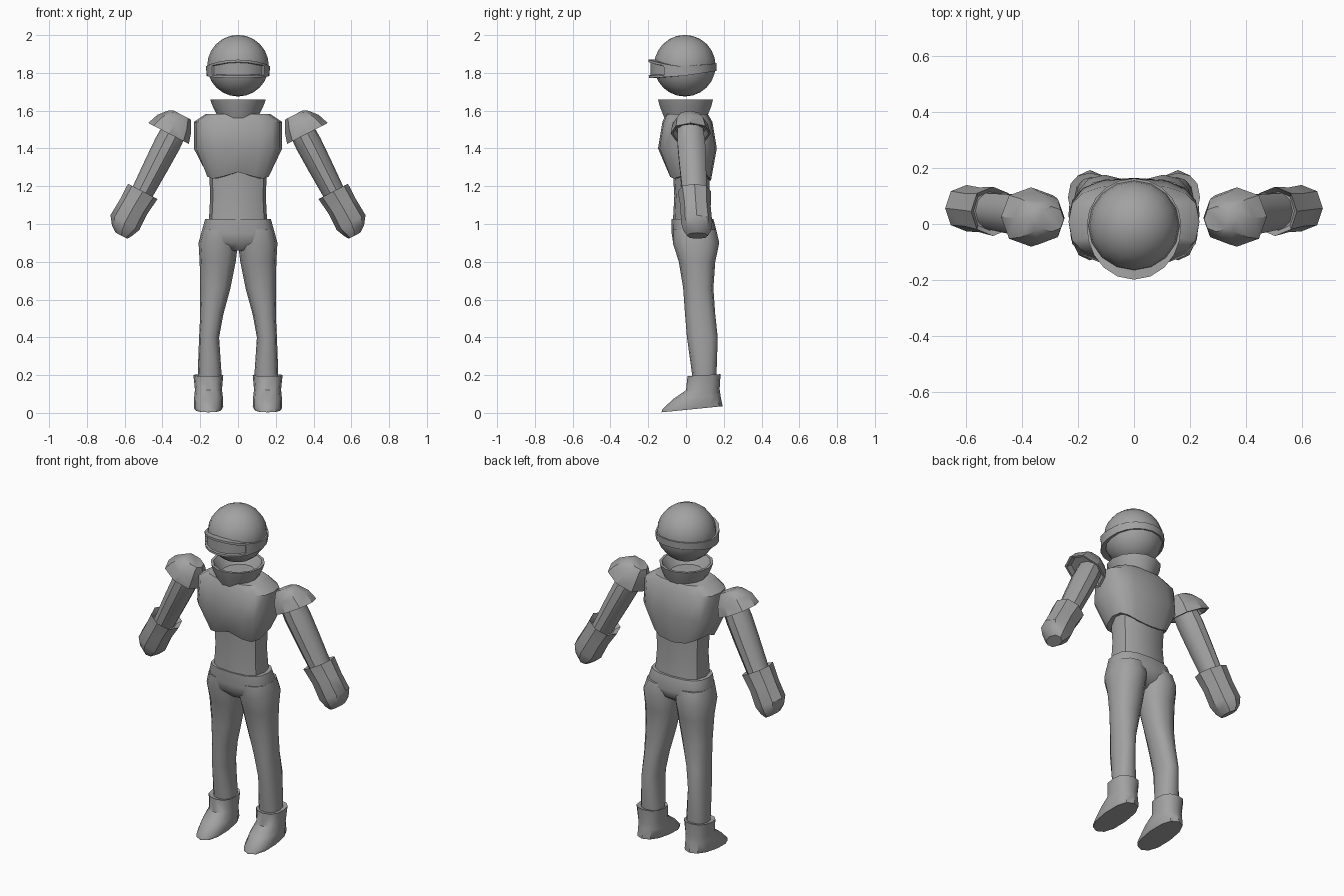
import bpy, bmesh
from math import sin, cos, pi, radians, copysign
from mathutils import Matrix, Vector

cube = bpy.data.objects.get("Cube")
if cube:
    bpy.data.objects.remove(cube)

grey = bpy.data.materials.new("plain grey")
grey.use_nodes = True
colour = (0.36, 0.36, 0.36, 1)
grey.diffuse_color = colour
grey.node_tree.nodes["Principled BSDF"].inputs["Base Color"].default_value = colour


def finish(name, bm, mirror=False, angle=40):
    bmesh.ops.recalc_face_normals(bm, faces=bm.faces)
    mesh = bpy.data.meshes.new(name)
    bm.to_mesh(mesh)
    bm.free()
    mesh.materials.append(grey)
    obj = bpy.data.objects.new(name, mesh)
    bpy.context.collection.objects.link(obj)
    bpy.ops.object.select_all(action='DESELECT')
    obj.select_set(True)
    bpy.context.view_layer.objects.active = obj
    bpy.ops.object.shade_smooth_by_angle(angle=radians(angle))
    if mirror:
        mod = obj.modifiers.new("mirror", 'MIRROR')
        mod.use_mirror_merge = False
    return obj


def loft(rings, sides=12, power=0.85, matrix=None, warp=None):
    """Skin rings given as x0, x1, y0, y1, z at front, z at back."""
    bm = bmesh.new()
    loops = []
    for i, (x0, x1, y0, y1, zf, zb) in enumerate(rings):
        loop = []
        for k in range(sides):
            a = 2 * pi * k / sides
            u, v = (copysign(abs(w) ** power, w) for w in (cos(a), sin(a)))
            p = Vector(((x0 + x1) / 2 + u * (x1 - x0) / 2,
                        (y0 + y1) / 2 + v * (y1 - y0) / 2,
                        (zf + zb) / 2 + v * (zb - zf) / 2))
            if warp:
                p = warp(p, i, a)
            loop.append(bm.verts.new(matrix @ p if matrix else p))
        loops.append(loop)
    for a, b in zip(loops, loops[1:]):
        for k in range(sides):
            j = (k + 1) % sides
            bm.faces.new((a[k], a[j], b[j], b[k]))
    bm.faces.new(loops[0])
    bm.faces.new(loops[-1])
    return bm


def sym(half, y0, y1, z):
    return (-half, half, y0, y1, z, z)


# Head
bm = bmesh.new()
bmesh.ops.create_uvsphere(bm, u_segments=16, v_segments=12, radius=0.163,
                          matrix=Matrix.Translation((0, -0.006, 1.838)))
finish("head", bm)

# Visor band around the head, with a recessed window at the front
bm = bmesh.new()
n = 20
sections = []
for k in range(n):
    a = 2 * pi * k / n
    front, back = max(0, -sin(a)), max(0, sin(a))
    r = 0.167 + 0.024 * front ** 2
    top = 1.835 + 0.035 * front ** 2 + 0.015 * back
    low = 1.785 - 0.012 * front + 0.025 * back
    points = ((r, low), (r + 0.002, top), (0.14, top), (0.14, low))
    sections.append([bm.verts.new((q * cos(a), q * sin(a) - 0.006, z)) for q, z in points])
window = []
for k in range(n):
    a, b = sections[k], sections[(k + 1) % n]
    for i in range(4):
        j = (i + 1) % 4
        face = bm.faces.new((a[i], b[i], b[j], a[j]))
        mid = face.calc_center_median()
        if i == 0 and mid.y < 0 and abs(mid.x) < 0.13:
            window.append(face)
bmesh.ops.recalc_face_normals(bm, faces=bm.faces)
bmesh.ops.inset_region(bm, faces=window, thickness=0.013, depth=0)
bmesh.ops.inset_region(bm, faces=window, thickness=0.003, depth=-0.01)
finish("visor_band", bm, angle=30)

# Flared collar, hollow at the top
finish("collar", loft([sym(0.10, -0.115, 0.11, 1.555), sym(0.135, -0.143, 0.138, 1.625),
                       sym(0.147, -0.152, 0.147, 1.66), sym(0.132, -0.137, 0.132, 1.66),
                       sym(0.09, -0.1, 0.1, 1.60)], sides=14, power=1), angle=30)


# Chest plate: lower edge dips in two lobes in front and a point behind
def chest_edge(p, i, a):
    if i < 2:
        if sin(a) > 0:
            p.z += 0.02 - 0.05 * sin(a) ** 3
        else:
            p.z += 0.015 - 0.035 * abs(sin(2 * a))
    return p


finish("chest", loft([sym(0.14, -0.06, 0.10, 1.262), sym(0.172, -0.09, 0.132, 1.26),
                      sym(0.234, -0.148, 0.163, 1.40), sym(0.234, -0.125, 0.14, 1.54),
                      sym(0.17, -0.105, 0.115, 1.583)],
                     sides=16, power=0.72, warp=chest_edge))

# Abdomen
finish("abdomen", loft([sym(0.155, -0.07, 0.135, 1.0), sym(0.147, -0.062, 0.122, 1.15),
                        sym(0.155, -0.072, 0.128, 1.32)], power=0.75))

# Hips and legs
finish("hips", loft([sym(0.09, -0.025, 0.09, 0.86), sym(0.185, -0.068, 0.15, 0.90),
                     sym(0.195, -0.076, 0.165, 0.95), sym(0.174, -0.076, 0.145, 1.027)],
                    sides=16, power=0.75))
finish("legs", loft([(0.09, 0.21, 0.035, 0.158, 0.17, 0.17),
                     (0.088, 0.213, 0.03, 0.162, 0.22, 0.22),
                     (0.10, 0.206, 0.005, 0.168, 0.40, 0.40),
                     (0.078, 0.20, -0.005, 0.155, 0.52, 0.52),
                     (0.04, 0.20, -0.015, 0.145, 0.66, 0.66),
                     (0.012, 0.203, -0.038, 0.155, 0.80, 0.80),
                     (0.0, 0.209, -0.07, 0.176, 0.90, 0.90),
                     (0.0, 0.19, -0.07, 0.16, 0.97, 0.97)]), mirror=True)

# Boots with a tilted sole
finish("boots", loft([(0.085, 0.23, -0.13, 0.193, 0.003, 0.035),
                      (0.078, 0.234, -0.125, 0.192, 0.02, 0.045),
                      (0.08, 0.232, -0.065, 0.183, 0.075, 0.09),
                      (0.085, 0.228, 0.0, 0.178, 0.12, 0.125),
                      (0.078, 0.236, 0.008, 0.183, 0.195, 0.205),
                      (0.09, 0.22, 0.022, 0.168, 0.19, 0.20)]), mirror=True)

# Arm parts share one frame, with local z running down the arm
arm_frame = Matrix(((0.888, 0, 0.46, 0.35), (0, 1, 0.06, 0.025),
                    (0.46, 0, -0.888, 1.47), (0, 0, 0, 1)))


def arm_part(name, rings, sides=8, power=0.9):
    rings = [(c - rx, c + rx, -ry, ry, t, t) for t, c, rx, ry in rings]
    finish(name, loft(rings, sides, power, arm_frame), mirror=True, angle=35)


arm_part("arms", [(-0.06, 0, 0.065, 0.07), (0.05, 0, 0.07, 0.077),
                  (0.18, 0, 0.066, 0.074), (0.36, 0, 0.058, 0.067)], 10, 1)
arm_part("shoulder_pads", [(-0.03, 0.02, 0.09, 0.085), (0, 0.02, 0.108, 0.095),
                           (0, 0.02, 0.121, 0.106), (-0.06, 0.017, 0.101, 0.093),
                           (-0.105, 0.01, 0.069, 0.062), (-0.12, 0, 0.05, 0.045)])
arm_part("gloves", [(0.36, 0, 0.065, 0.07), (0.335, 0, 0.088, 0.088),
                    (0.43, 0.006, 0.082, 0.08), (0.525, 0.008, 0.086, 0.083),
                    (0.57, 0.002, 0.06, 0.073), (0.595, -0.008, 0.035, 0.055)])
